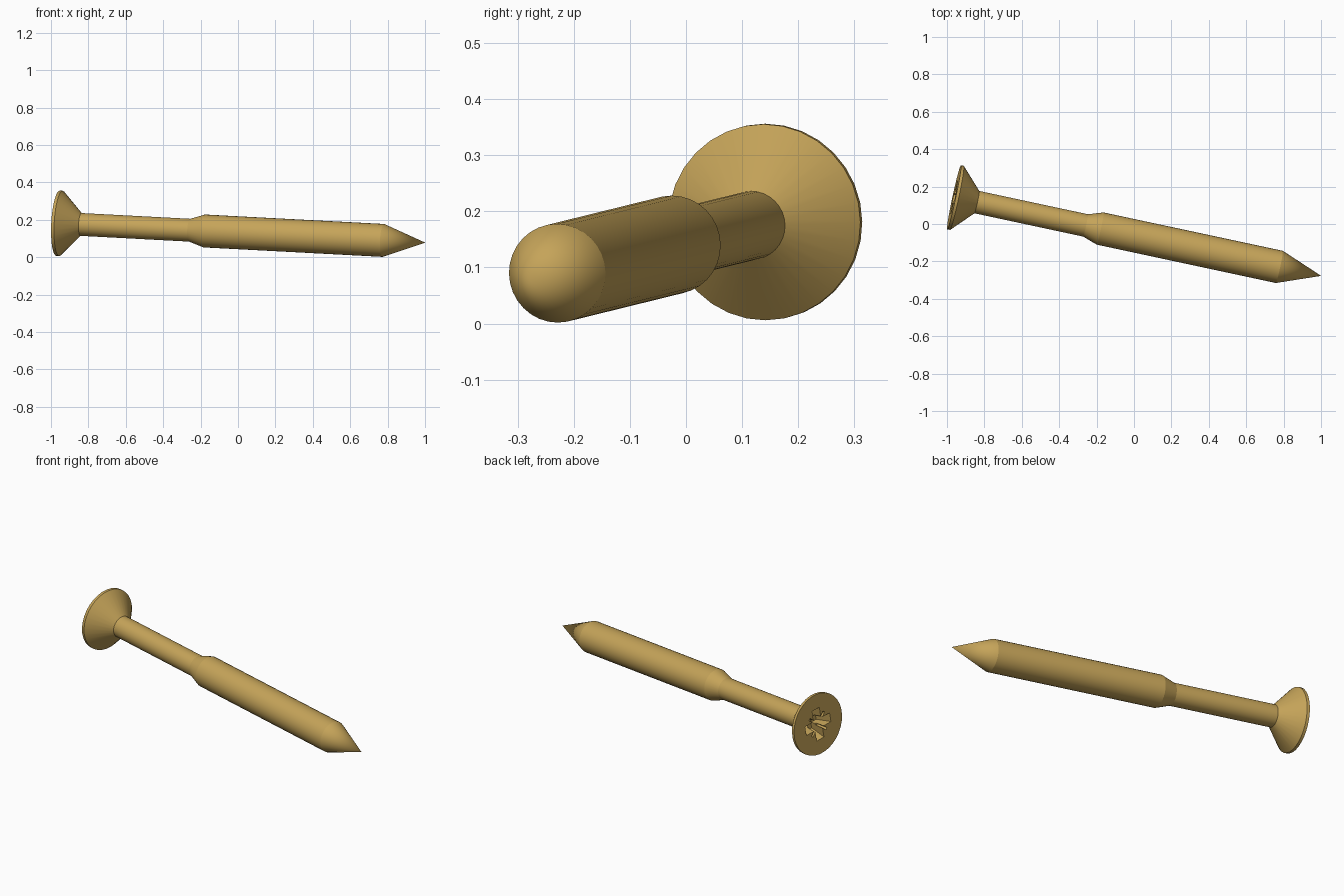
import bpy, bmesh, math
from mathutils import Matrix, Vector

if "Cube" in bpy.data.objects:
    bpy.data.objects.remove(bpy.data.objects["Cube"], do_unlink=True)

SEGMENTS = 32

# Brass material
brass = bpy.data.materials.new("brass")
brass.use_nodes = True
color = (0.56, 0.37, 0.10, 1)
brass.diffuse_color = color
brass.node_tree.nodes["Principled BSDF"].inputs["Base Color"].default_value = color

# Placement: local X runs from the head face to the tip
axis = Vector((0.976, -0.209, -0.0515)).normalized()
side = Vector((0, 0, 1)).cross(axis).normalized()
up = axis.cross(side)
placement = Matrix.Translation((-0.962, 0.143, 0.1815)) @ Matrix((axis, side, up)).transposed().to_4x4()


def make_object(name, bm):
    bmesh.ops.recalc_face_normals(bm, faces=bm.faces)
    mesh = bpy.data.meshes.new(name)
    bm.to_mesh(mesh)
    bm.free()
    mesh.materials.append(brass)
    obj = bpy.data.objects.new(name, mesh)
    obj.matrix_world = placement
    bpy.context.collection.objects.link(obj)
    return obj


def lathe(name, profile, tip):
    """Rings of (distance, radius) closed by a flat cap and a point."""
    bm = bmesh.new()
    angles = [2 * math.pi * i / SEGMENTS for i in range(SEGMENTS)]
    rings = [[bm.verts.new((x, r * math.cos(a), r * math.sin(a))) for a in angles]
             for x, r in profile]
    end = bm.verts.new((tip, 0, 0))
    bm.faces.new(rings[0])
    for i in range(SEGMENTS):
        j = (i + 1) % SEGMENTS
        for a, b in zip(rings, rings[1:]):
            bm.faces.new((a[i], a[j], b[j], b[i]))
        bm.faces.new((rings[-1][i], rings[-1][j], end))
    return make_object(name, bm)


def slot_cutter(name, angle, length, width, depth):
    """Box across the axis, narrowing towards its inner end."""
    bm = bmesh.new()
    bmesh.ops.create_cube(bm, size=2)
    for v in bm.verts:
        inner = v.co.x > 0
        v.co.y *= length * (0.6 if inner else 1)
        v.co.z *= width / 2 * (0.75 if inner else 1)
        v.co.x = depth if inner else -0.01
    bmesh.ops.rotate(bm, verts=bm.verts, matrix=Matrix.Rotation(angle, 3, 'X'))
    obj = make_object(name, bm)
    obj.hide_render = True
    return obj


# Screw body: flat head, countersink, neck, thicker shaft and point
screw = lathe("screw_body", [
    (0, 0.175), (0.016, 0.175),
    (0.125, 0.061), (0.72, 0.061),
    (0.80, 0.088), (1.781, 0.088),
], 2.01)

# Cross recess with thin diagonal slits
cutters = []
for k in range(4):
    angle = math.radians(-8 + 45 * k)
    if k % 2 == 0:
        cutters.append(slot_cutter("recess_arm_cutter", angle, 0.095, 0.055, 0.08 + 0.002 * k))
    else:
        cutters.append(slot_cutter("recess_slit_cutter", angle, 0.08, 0.014, 0.05 + 0.002 * k))

bpy.ops.object.select_all(action='DESELECT')
screw.select_set(True)
bpy.context.view_layer.objects.active = screw
for cutter in cutters:
    mod = screw.modifiers.new("recess", 'BOOLEAN')
    mod.operation = 'DIFFERENCE'
    mod.solver = 'EXACT'
    mod.object = cutter
    bpy.ops.object.modifier_apply(modifier=mod.name)
    bpy.data.objects.remove(cutter, do_unlink=True)

bpy.ops.object.shade_smooth_by_angle(angle=math.radians(15))
